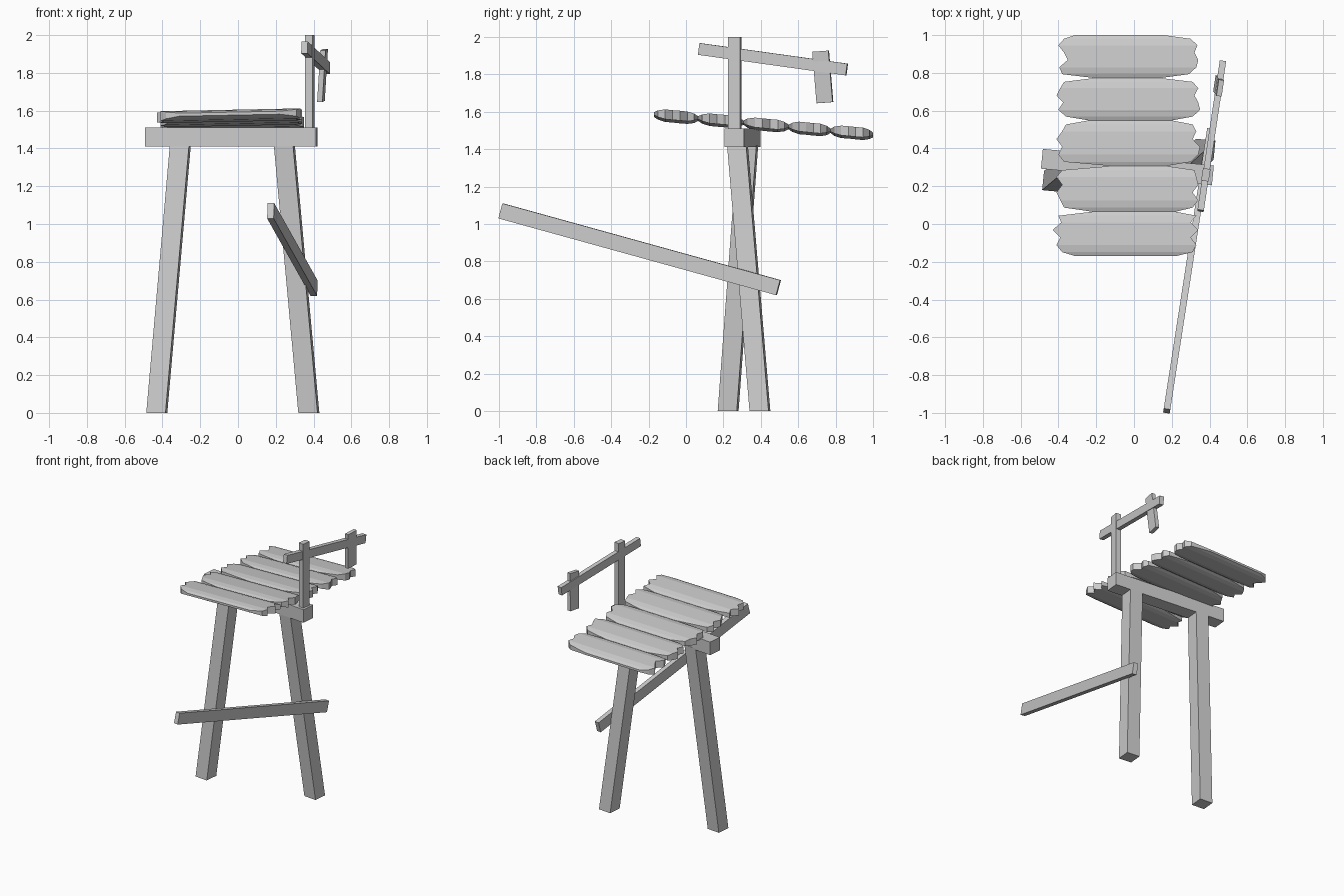
import bpy, bmesh
from mathutils import Vector

if "Cube" in bpy.data.objects:
    bpy.data.objects.remove(bpy.data.objects["Cube"])


def make_object(name, verts, faces):
    bm = bmesh.new()
    vs = [bm.verts.new(v) for v in verts]
    for f in faces:
        bm.faces.new([vs[i] for i in f])
    bmesh.ops.recalc_face_normals(bm, faces=bm.faces)
    me = bpy.data.meshes.new(name)
    bm.to_mesh(me)
    bm.free()
    ob = bpy.data.objects.new(name, me)
    bpy.context.collection.objects.link(ob)
    return ob


def loft(name, sections):
    """Skin a list of four-cornered sections and cap both ends."""
    verts = [v for s in sections for v in s]
    n = len(sections)
    faces = [(0, 1, 2, 3), tuple(4 * (n - 1) + k for k in range(4))]
    for i in range(n - 1):
        for k in range(4):
            a, b = 4 * i + k, 4 * i + (k + 1) % 4
            faces.append((a, b, b + 4, a + 4))
    return make_object(name, verts, faces)


def timber(name, p, q, width, height, side=None, up=None):
    """Rectangular bar from p to q; side and up override the section axes."""
    p, q = Vector(p), Vector(q)
    axis = (q - p).normalized()
    side = side or axis.cross(Vector((0, 0, 1))).normalized()
    up = up or side.cross(axis).normalized()
    u, v = side * width / 2, up * height / 2
    return loft(name, [[c - u - v, c + u - v, c + u + v, c - u + v] for c in (p, q)])


# Crossbeam and splayed legs, all turned slightly
beam_a, beam_b = Vector((-.487, .345, 1.46)), Vector((.417, .257, 1.46))
timber("crossbeam", beam_a, beam_b, .105, .10)
along = (beam_b - beam_a).normalized()
across = Vector((-along.y, along.x, 0))
for name, foot, top in (("left_leg", (-.43, .225, 0), (-.305, .33, 1.42)),
                        ("right_leg", (.375, .395, 0), (.245, .275, 1.42))):
    timber(name, foot, top, .102, .102, along, across)

# Long brace on the right leg
timber("brace", (.173, -.989, 1.07), (.403, .494, .66), .035, .083)

# Railing: post, handrail and broken picket
rail_a, rail_b = Vector((.352, .07, 1.935)), Vector((.47, .859, 1.825))
timber("handrail", rail_a, rail_b, .034, .063)
flat = Vector((rail_b.x - rail_a.x, rail_b.y - rail_a.y, 0)).normalized()
out = Vector((flat.y, -flat.x, 0))
timber("rail_post", (.380, .26, 1.48), (.380, .26, 2.0), .04, .066, out, flat)
timber("broken_picket", (.439, .742, 1.648), (.456, .719, 1.923), .028, .087, out)

# Deck planks: seam rows (y, left, right) are thin, ragged rows between are thick
seams = [(-.17, -.31, .22), (.065, -.22, .22), (.307, -.12, .17),
         (.548, -.24, .20), (.772, -.21, .14), (1.0, -.31, .15)]
left_ends = [(.38, .41, .39, .43, .385, .40), (.37, .39, .41, .38, .41, .38),
             (.37, .40, .38, .41, .38, .36), (.36, .40, .375, .41, .39, .37),
             (.38, .395, .35, .37, .40, .37)]
right_ends = [(.31, .33, .30, .34, .30, .33), (.31, .34, .31, .34, .33, .32),
              (.30, .34, .35, .31, .33, .31), (.31, .35, .34, .32, .34, .31),
              (.29, .33, .34, .32, .335, .30)]
steps = (.09, .25, .42, .59, .76, .91)


def deck_row(y, xl, xr, half):
    def z(x):
        return 1.583 + .02 * x - .092 * (y + .15)
    return [(xl, y, z(xl) - half), (xr, y, z(xr) - half),
            (xr, y, z(xr) + half), (xl, y, z(xl) + half)]


for i in range(5):
    y0, y1 = seams[i][0], seams[i + 1][0]
    rows = [deck_row(*seams[i], .008)]
    for k, t in enumerate(steps):
        half = .018 if k in (0, 5) else .026
        rows.append(deck_row(y0 + (y1 - y0) * t, -left_ends[i][k], right_ends[i][k], half))
    rows.append(deck_row(*seams[i + 1], .008))
    loft("deck_plank_%d" % (i + 1), rows)
